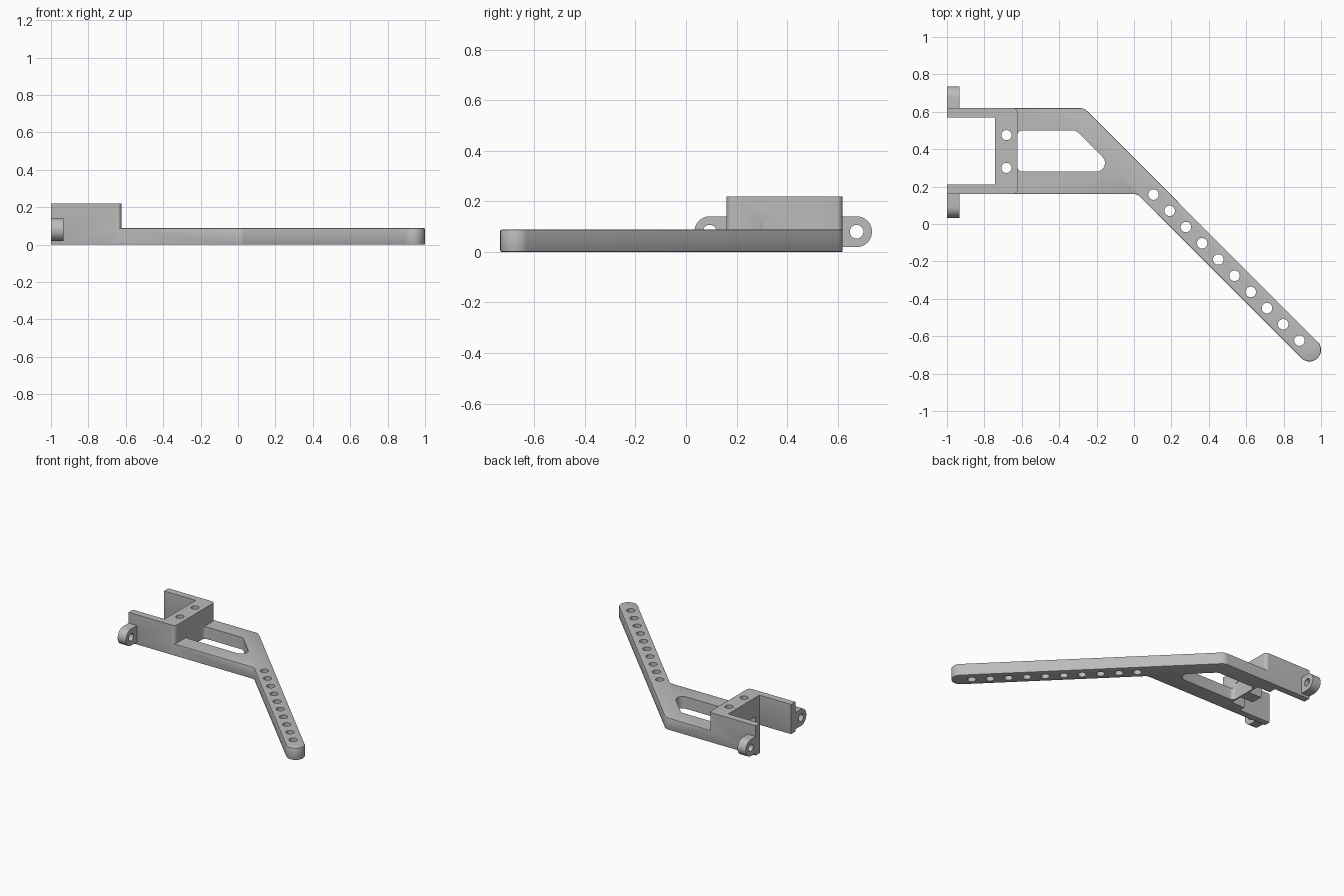
import bpy, bmesh, math
from mathutils import Vector

cube = bpy.data.objects.get("Cube")
if cube:
    bpy.data.objects.remove(cube, do_unlink=True)

grey = bpy.data.materials.new("plain grey")
grey.use_nodes = True
colour = (0.5, 0.5, 0.5, 1)
grey.diffuse_color = colour
grey.node_tree.nodes["Principled BSDF"].inputs["Base Color"].default_value = colour


def rounded(corners, steps=8):
    """Outline from (x, y, radius) corners, each replaced by an arc."""
    out = []
    for i, (x, y, r) in enumerate(corners):
        p = Vector((x, y))
        a = (Vector(corners[i - 1][:2]) - p).normalized()
        b = (Vector(corners[(i + 1) % len(corners)][:2]) - p).normalized()
        if r == 0:
            out.append(p)
            continue
        half = a.angle(b) / 2
        centre = p + (a + b).normalized() * r / math.sin(half)
        start = p + a * r / math.tan(half) - centre
        end = p + b * r / math.tan(half) - centre
        turn = start.angle_signed(end)
        for k in range(steps + 1):
            t = -turn * k / steps
            c, s = math.cos(t), math.sin(t)
            out.append(centre + Vector((start.x * c - start.y * s, start.x * s + start.y * c)))
    return out


def prism(name, outline, low, high, axis="Z", bevel_levels=()):
    """Extrude an outline along z, or a (y, z) outline along x."""
    bm = bmesh.new()
    place = (lambda p: (p[0], p[1], low)) if axis == "Z" else (lambda p: (low, p[0], p[1]))
    face = bm.faces.new([bm.verts.new(place(p)) for p in outline])
    top = bmesh.ops.extrude_face_region(bm, geom=[face])["geom"]
    move = Vector((0, 0, high - low)) if axis == "Z" else Vector((high - low, 0, 0))
    bmesh.ops.translate(bm, vec=move, verts=[g for g in top if isinstance(g, bmesh.types.BMVert)])
    bmesh.ops.recalc_face_normals(bm, faces=bm.faces)
    rim = [e for e in bm.edges if any(all(abs(v.co.z - z) < 1e-5 for v in e.verts) for z in bevel_levels)]
    if rim:
        bmesh.ops.bevel(bm, geom=rim, offset=0.005, segments=2, profile=0.5, affect="EDGES")
    mesh = bpy.data.meshes.new(name)
    bm.to_mesh(mesh)
    bm.free()
    mesh.materials.append(grey)
    obj = bpy.data.objects.new(name, mesh)
    bpy.context.collection.objects.link(obj)
    return obj


def circle(x, y, r, n=32):
    return [(x + r * math.cos(math.tau * k / n), y + r * math.sin(math.tau * k / n)) for k in range(n)]


def box(x0, x1, y0, y1):
    return [(x0, y0), (x1, y0), (x1, y1), (x0, y1)]


def combine(target, other, operation):
    mod = target.modifiers.new("combine", "BOOLEAN")
    mod.operation, mod.object, mod.solver = operation, other, "EXACT"
    bpy.context.view_layer.objects.active = target
    bpy.ops.object.modifier_apply(modifier=mod.name)
    bpy.data.objects.remove(other, do_unlink=True)


def smooth(obj):
    bpy.ops.object.select_all(action="DESELECT")
    obj.select_set(True)
    bpy.context.view_layer.objects.active = obj
    bpy.ops.object.shade_smooth_by_angle(angle=math.radians(30))


# Flat frame running into the slanted arm with its round tip
TIP, R = Vector((0.938, -0.673)), 0.062
tip_arc = [TIP + R * Vector((math.cos(t), math.sin(t)))
           for t in (math.radians(225 + 180 * k / 16) for k in range(17))]
shape = [Vector((-0.7, 0.16))] + rounded([(-0.7, 0.16, 0), (0.017, 0.16, 0.04), (*tip_arc[0], 0)])[1:-1]
shape += tip_arc
shape += rounded([(*tip_arc[-1], 0), (-0.267, 0.62, 0.06), (-0.7, 0.62, 0)])[1:]
bracket = prism("bracket", shape, 0, 0.088, bevel_levels=(0, 0.088))

# Raised mount: two side walls joined by a cross bar
mount = prism("mount", rounded([(-1, 0.16, 0), (-0.622, 0.16, 0.025), (-0.622, 0.62, 0.025), (-1, 0.62, 0),
                                (-1, 0.57, 0), (-0.743, 0.57, 0), (-0.743, 0.21, 0), (-1, 0.21, 0)]),
              0, 0.22, bevel_levels=(0,))
combine(bracket, mount, "UNION")

# Window through the frame
window = rounded([(-0.625, 0.28, 0.03), (-0.09, 0.28, 0.046), (-0.31, 0.5, 0.04), (-0.625, 0.5, 0.03)])
combine(bracket, prism("window_cutter", window, -0.1, 0.12), "DIFFERENCE")

# Screw holes and underside nut slots in the cross bar
for y in (0.3, 0.475):
    combine(bracket, prism("nut_cutter", box(-0.8, -0.635, y - 0.045, y + 0.045), -0.1, 0.08), "DIFFERENCE")
    combine(bracket, prism("screw_cutter", circle(-0.682, y, 0.027), -0.1, 0.4), "DIFFERENCE")

# Row of holes along the arm
for k in range(10):
    x, y = 0.104 + 0.0867 * k, 0.157 - 0.0867 * k
    combine(bracket, prism("arm_cutter", circle(x, y, 0.028), -0.1, 0.2), "DIFFERENCE")
smooth(bracket)

# Pivot lugs on the outer faces of both walls
for name, y, wall, side in (("front_lug", 0.094, 0.165, -1), ("back_lug", 0.675, 0.615, 1)):
    arc = [(y + side * 0.061 * math.cos(t), 0.08 + 0.061 * math.sin(t))
           for t in (math.pi * (k / 16 - 0.5) for k in range(17))]
    lug = prism(name, [(wall, 0.019)] + arc + [(wall, 0.141)], -1, -0.933, axis="X")
    combine(lug, prism("lug_cutter", circle(y, 0.08, 0.027), -1.1, -0.8, axis="X"), "DIFFERENCE")
    smooth(lug)
